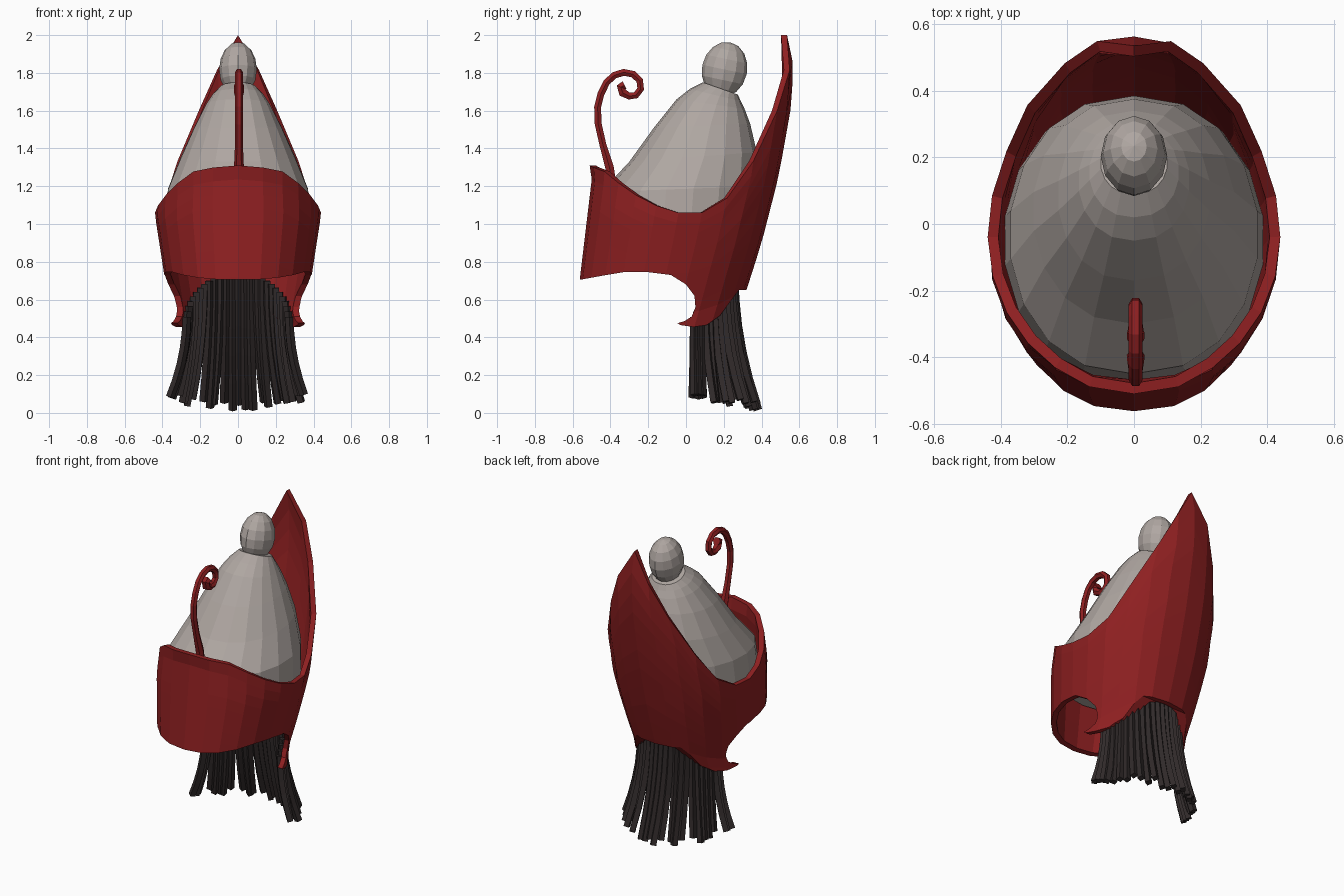
import bpy, bmesh, math, random
from math import sin, cos, radians, pi

random.seed(4)
cube = bpy.data.objects.get("Cube")
if cube:
    bpy.data.objects.remove(cube, do_unlink=True)


def material(name, rgb):
    m = bpy.data.materials.new(name)
    m.use_nodes = True
    m.diffuse_color = (*rgb, 1)
    m.node_tree.nodes["Principled BSDF"].inputs["Base Color"].default_value = (*rgb, 1)
    return m


red = material("deep red", (0.27, 0.014, 0.015))
ivory = material("warm grey white", (0.43, 0.385, 0.36))
black = material("soft black", (0.03, 0.023, 0.023))


def add_mesh(name, bm, mat):
    bmesh.ops.recalc_face_normals(bm, faces=bm.faces)
    mesh = bpy.data.meshes.new(name)
    bm.to_mesh(mesh)
    bm.free()
    mesh.materials.append(mat)
    ob = bpy.data.objects.new(name, mesh)
    bpy.context.collection.objects.link(ob)
    return ob


def loft(name, rings, mat, cyclic=False):
    """Skin closed rings of points; cyclic joins the last ring to the first."""
    bm = bmesh.new()
    loops = [[bm.verts.new(p) for p in ring] for ring in rings]
    pairs = list(zip(loops, loops[1:]))
    if cyclic:
        pairs.append((loops[-1], loops[0]))
    for a, b in pairs:
        for i in range(len(a)):
            j = (i + 1) % len(a)
            bm.faces.new((a[i], a[j], b[j], b[i]))
    if not cyclic:
        bm.faces.new(loops[0])
        bm.faces.new(loops[-1])
    return add_mesh(name, bm, mat)


def lerp(table, x):
    """Piecewise linear lookup in (key, value) pairs."""
    for (a, fa), (b, fb) in zip(table, table[1:]):
        if x <= b:
            return fa + (fb - fa) * max(0, (x - a) / (b - a))
    return table[-1][1]


def blunt_sin(a):
    """Sine that gives a slightly squarer oval."""
    return math.copysign(abs(sin(a)) ** 0.87, sin(a))


def tubes(name, paths, radius, mat, sides):
    """Bevelled curve, one spline per path of (x, y, z, thickness) points."""
    cu = bpy.data.curves.new(name, "CURVE")
    cu.dimensions = "3D"
    cu.bevel_depth = radius
    cu.bevel_resolution = sides
    cu.use_fill_caps = True
    for path in paths:
        sp = cu.splines.new("POLY")
        sp.points.add(len(path) - 1)
        for pt, (x, y, z, r) in zip(sp.points, path):
            pt.co = (x, y, z, 1)
            pt.radius = r
        sp.use_smooth = False
    cu.materials.append(mat)
    ob = bpy.data.objects.new(name, cu)
    bpy.context.collection.objects.link(ob)
    return ob


# Red outer crown: oval wall whose rim sweeps up to a point at the back
FRONT = [(0.42, -0.58), (0.71, -0.562), (1.27, -0.495), (1.31, -0.51), (2.0, -0.48)]
BACK = [(0.42, 0.24), (0.65, 0.32), (0.9, 0.40), (1.25, 0.49),
        (1.6, 0.553), (1.8, 0.568), (1.93, 0.558), (2.0, 0.535)]
WIDTH = [(0.42, 0.375), (0.55, 0.355), (0.74, 0.392), (1.05, 0.44),
         (1.2, 0.43), (1.4, 0.435), (1.6, 0.38), (1.8, 0.36)]
RIM = [(0, 1.31), (27, 1.29), (48, 1.205), (70, 1.11), (90, 1.06), (105, 1.06),
       (115, 1.10), (127, 1.19), (136, 1.35), (148, 1.57), (164, 1.80),
       (172, 1.92), (180, 2.0)]
SIDES, ROWS, WALL, BASE = 24, 12, 0.032, 0.42


def wall_point(i, row, inset):
    deg = 360 * i / SIDES
    rim = lerp(RIM, min(deg, 360 - deg))
    z = BASE + (rim - BASE) * row / ROWS
    f, b = lerp(FRONT, z), lerp(BACK, z)
    x = (lerp(WIDTH, z) - inset) * blunt_sin(radians(deg))
    y = (f + b) / 2 - ((b - f) / 2 - inset) * cos(radians(deg))
    return x, y, z


rings = [[wall_point(i, r, 0) for i in range(SIDES)] for r in range(ROWS + 1)]
rings += [[wall_point(i, r, WALL) for i in range(SIDES)] for r in range(ROWS, -1, -1)]
crown = loft("red_crown", rings, red, cyclic=True)

# Cut the lower edge: brow, ear notch, hooked side lobe and raised nape
edge = [(-0.8, 0.70), (-0.56, 0.705), (-0.45, 0.725), (-0.33, 0.745), (-0.2, 0.745),
        (-0.08, 0.73), (0.0, 0.68), (0.045, 0.62), (0.05, 0.56), (0.03, 0.51),
        (-0.01, 0.485), (-0.045, 0.475), (-0.03, 0.465), (0.04, 0.455),
        (0.11, 0.465), (0.18, 0.515), (0.235, 0.59), (0.28, 0.65),
        (0.7, 0.66), (0.7, 0.2), (-0.8, 0.2)]
cutter = loft("edge_cutter", [[(x, y, z) for y, z in edge] for x in (-0.7, 0.7)], red)
cutter.hide_render = True
cut = crown.modifiers.new("edge", "BOOLEAN")
cut.operation = "DIFFERENCE"
cut.solver = "EXACT"
cut.object = cutter
deps = bpy.context.evaluated_depsgraph_get()
crown.data = bpy.data.meshes.new_from_object(crown.evaluated_get(deps))
crown.modifiers.clear()
bpy.data.objects.remove(cutter, do_unlink=True)

# White inner cap: leaning rings of (front y, front z, back y, back z, half width)
cap = [(-0.475, 0.98, 0.375, 0.96, 0.392), (-0.45, 1.17, 0.385, 1.2, 0.375),
       (-0.30, 1.33, 0.375, 1.38, 0.305), (-0.17, 1.51, 0.34, 1.53, 0.23),
       (-0.05, 1.66, 0.31, 1.61, 0.168), (0.02, 1.715, 0.29, 1.65, 0.135),
       (0.09, 1.75, 0.275, 1.685, 0.1)]
cap_rings = []
for fy, fz, by, bz, w in cap:
    ring = []
    for k in range(18):
        a = 2 * pi * k / 18
        t = (1 - cos(a)) / 2
        ring.append((w * blunt_sin(a), fy + (by - fy) * t, fz + (bz - fz) * t))
    cap_rings.append(ring)
loft("white_cap", cap_rings, ivory)

# Knob on top of the cap
bm = bmesh.new()
bmesh.ops.create_uvsphere(bm, u_segments=12, v_segments=8, radius=1)
knob = add_mesh("cap_knob", bm, ivory)
knob.scale = (0.1, 0.12, 0.147)
knob.location = (0, 0.204, 1.818)
knob.rotation_euler.x = radians(-12)

# Curled wire rising from the brow
curl = [(-0.39, 1.2), (-0.405, 1.3), (-0.44, 1.42), (-0.465, 1.53), (-0.468, 1.62),
        (-0.45, 1.69), (-0.42, 1.75), (-0.38, 1.787), (-0.33, 1.803), (-0.28, 1.793),
        (-0.245, 1.76), (-0.24, 1.715), (-0.265, 1.682), (-0.30, 1.677),
        (-0.335, 1.695), (-0.345, 1.725), (-0.325, 1.735)]
tubes("brow_curl", [[(0.005, y, z, 1.25 if n < 2 or n > 13 else 1)
                     for n, (y, z) in enumerate(curl)]], 0.021, red, 1)

# Fringe of strands hanging around the nape
strands = []
COUNT = 27
for n in range(COUNT):
    a = radians(-88 + 176 * n / (COUNT - 1))
    s, c = sin(a), cos(a)
    jitter = random.uniform(-0.018, 0.018)
    end = 0.10 - 0.07 * c + random.uniform(-0.02, 0.03)
    top = 0.50 + 0.24 * c
    path = []
    for k in range(6):
        t = k / 5
        flare = t ** 2
        path.append(((0.272 + 0.078 * flare) * s + jitter * flare,
                     0.04 + (0.215 + 0.115 * flare) * c ** 1.25 + jitter * flare,
                     top + (end - top) * t, 1))
    strands.append(path)
tubes("nape_fringe", strands, 0.023, black, 0)
